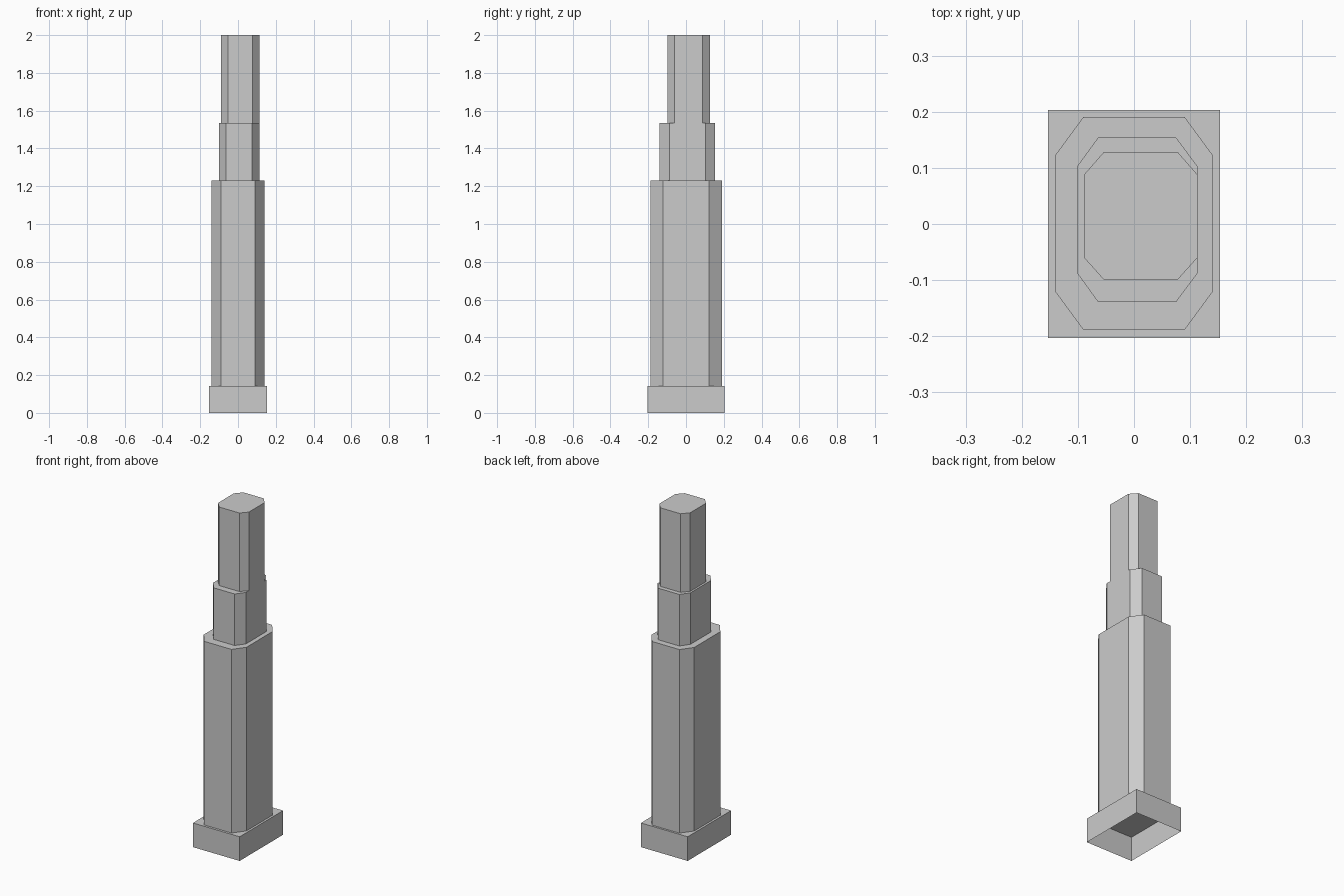
import bpy
import bmesh

default = bpy.data.objects.get("Cube")
if default:
    bpy.data.objects.remove(default, do_unlink=True)

GREY = (0.6, 0.6, 0.6, 1.0)
stone = bpy.data.materials.new("plain_grey")
stone.use_nodes = True
stone.diffuse_color = GREY
stone.node_tree.nodes["Principled BSDF"].inputs["Base Color"].default_value = GREY


def add_prism(name, outline, bottom, top):
    """Extrude an outline upward into a flat-sided block with an open underside."""
    bm = bmesh.new()
    low = [bm.verts.new((x, y, bottom)) for x, y in outline]
    high = [bm.verts.new((x, y, top)) for x, y in outline]
    for i in range(len(outline)):
        j = (i + 1) % len(outline)
        bm.faces.new((low[i], low[j], high[j], high[i]))
    bm.faces.new(high)
    mesh = bpy.data.meshes.new(name)
    bm.to_mesh(mesh)
    bm.free()
    mesh.materials.append(stone)
    obj = bpy.data.objects.new(name, mesh)
    bpy.context.collection.objects.link(obj)
    return obj


def octagon(x_out, x_in, y_out, y_in):
    """Rectangle with cut corners; each argument is a (low, high) pair."""
    (xa, xd), (xb, xc) = x_out, x_in
    (ya, yd), (yb, yc) = y_out, y_in
    return [(xb, ya), (xc, ya), (xd, yb), (xd, yc),
            (xc, yd), (xb, yd), (xa, yc), (xa, yb)]


# Rectangular plinth, hollow below
add_prism("base_plinth",
          [(-0.153, -0.203), (0.153, -0.203), (0.153, 0.203), (-0.153, 0.203)],
          0.0, 0.143)

# Three stepped shafts with cut corners, the upper ones set off-centre
add_prism("lower_shaft",
          octagon((-0.14, 0.14), (-0.09, 0.09), (-0.189, 0.191), (-0.121, 0.123)),
          0.143, 1.23)
add_prism("middle_shaft",
          octagon((-0.101, 0.113), (-0.064, 0.075), (-0.139, 0.154), (-0.088, 0.103)),
          1.23, 1.535)
add_prism("upper_shaft",
          octagon((-0.089, 0.113), (-0.054, 0.078), (-0.099, 0.128), (-0.06, 0.088)),
          1.535, 2.0)
